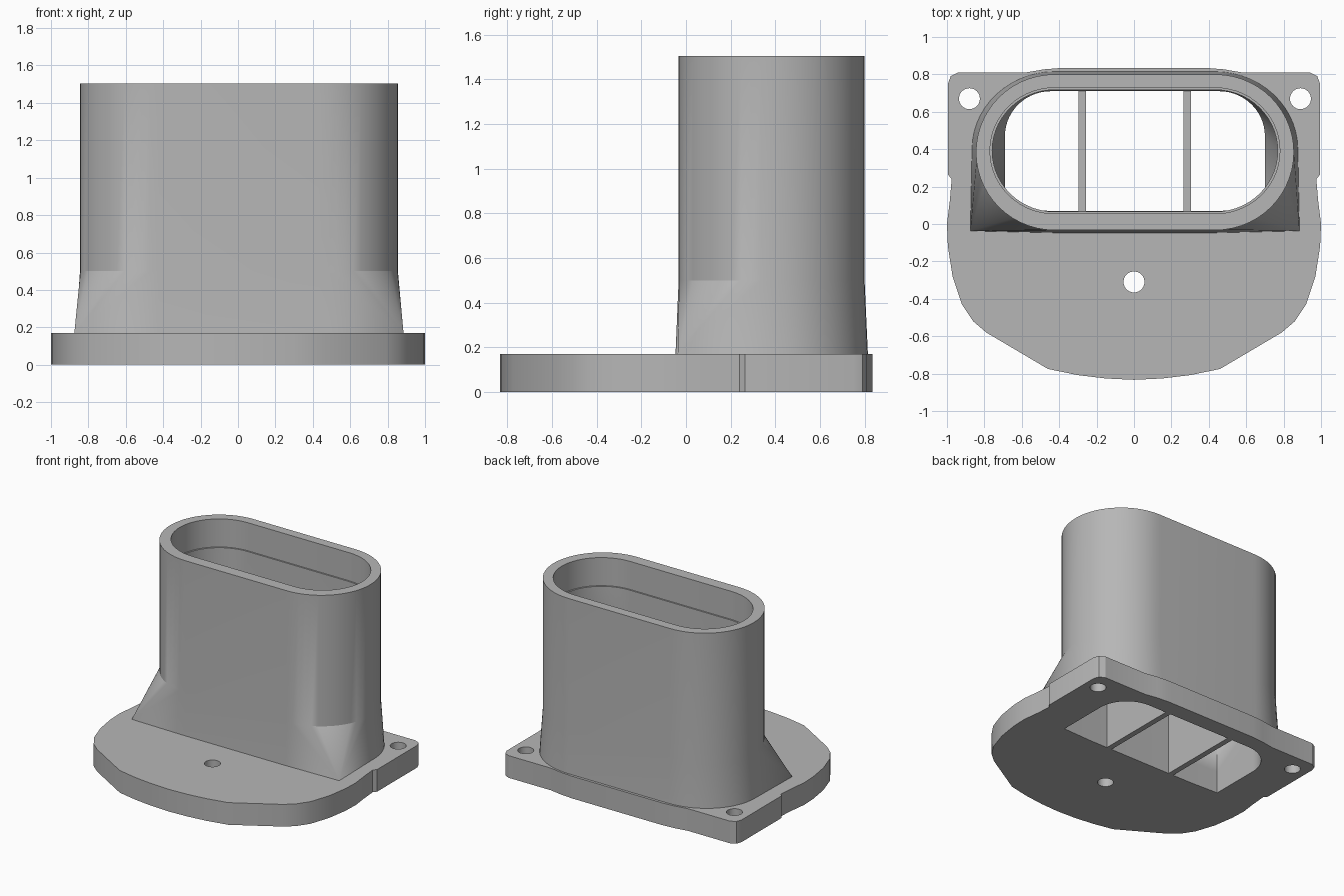
import bpy, bmesh, math

cube = bpy.data.objects.get("Cube")
if cube:
    bpy.data.objects.remove(cube, do_unlink=True)

grey = bpy.data.materials.new("plain grey")
grey.use_nodes = True
colour = (0.47, 0.47, 0.47, 1)
grey.diffuse_color = colour
grey.node_tree.nodes["Principled BSDF"].inputs["Base Color"].default_value = colour

CX = 0.005            # duct centre line
PLATE_TOP = 0.17


def finish(bm, name, smooth=True):
    bmesh.ops.recalc_face_normals(bm, faces=bm.faces)
    mesh = bpy.data.meshes.new(name)
    bm.to_mesh(mesh)
    bm.free()
    mesh.materials.append(grey)
    obj = bpy.data.objects.new(name, mesh)
    bpy.context.collection.objects.link(obj)
    if smooth:
        bpy.ops.object.select_all(action='DESELECT')
        obj.select_set(True)
        bpy.context.view_layer.objects.active = obj
        bpy.ops.object.shade_smooth_by_angle(angle=math.radians(25))
    return obj


def outline(w, y0, y1, flat, cy=None, square_front=False, steps=14):
    """Rounded slot; square_front pulls the two front corners out to points."""
    cy = (y0 + y1) / 2 if cy is None else cy
    pts = []
    for q in range(4):
        for i in range(steps + 1):
            a = math.pi / 2 * (q + i / steps)
            c, s = math.cos(a), math.sin(a)
            sx = 1 if q in (0, 3) else -1
            x = sx * flat + (w - flat) * c
            y = cy + (y1 - cy if q < 2 else cy - y0) * s
            if square_front and q >= 2 and 0 < i < steps:
                x, y = sx * w, y0 + 0.01
            pts.append((CX + x, y))
    return pts


def circle(cx, cy, r, n=32):
    return [(cx + r * math.cos(math.tau * i / n),
             cy + r * math.sin(math.tau * i / n)) for i in range(n)]


# Base plate: mirrored outline with the duct opening and three screw holes
half = [(0.38, 0.835), (0.48, 0.827), (0.58, 0.81), (0.94, 0.81), (0.98, 0.79),
        (0.995, 0.75), (0.995, 0.265), (0.975, 0.24), (0.985, 0.12), (1, 0),
        (0.995, -0.12), (0.97, -0.28), (0.92, -0.43), (0.86, -0.52),
        (0.79, -0.58), (0.46, -0.775), (0.3, -0.808), (0.15, -0.826)]
border = half + [(0, -0.833)] + [(-x, y) for x, y in reversed(half)]
opening = outline(0.695, 0.07, 0.71, 0.45, 0.47, True)
holes = [circle(x, y, 0.056) for x, y in ((-0.88, 0.67), (0.89, 0.67), (0, -0.31))]

bm = bmesh.new()
for loop in [border, opening] + holes:
    verts = []
    for x, y in loop:
        if not verts or math.dist(verts[-1].co.xy, (x, y)) > 1e-4:
            verts.append(bm.verts.new((x, y, 0)))
    if math.dist(verts[0].co.xy, verts[-1].co.xy) < 1e-4:
        bm.verts.remove(verts.pop())
    for a, b in zip(verts, verts[1:] + verts[:1]):
        bm.edges.new((a, b))
bmesh.ops.triangle_fill(bm, edges=bm.edges[:], use_beauty=True)
top = bmesh.ops.extrude_face_region(bm, geom=bm.faces[:], use_keep_orig=True)
bmesh.ops.translate(bm, vec=(0, 0, PLATE_TOP),
                    verts=[v for v in top["geom"] if isinstance(v, bmesh.types.BMVert)])
finish(bm, "base_plate")

# Duct: lofted from the flared foot, over the rim, and down inside
foot = outline(0.88, -0.047, 0.815, 0.43, 0.40, True)
foot = [(CX + (x - CX) * 0.99, y) if y > 0 else (x, y) for x, y in foot]
body = outline(0.85, -0.033, 0.80, 0.43)
socket = outline(0.775, 0.055, 0.728, 0.43)
bore = outline(0.763, 0.066, 0.717, 0.43)
rings = [(foot, PLATE_TOP), (body, 0.5), (body, 1.505), (socket, 1.505),
         (socket, 1.29), (bore, 1.29), (bore, 0.75), (opening, 0.4),
         (opening, PLATE_TOP)]
bm = bmesh.new()
loft = [[bm.verts.new((x, y, z)) for x, y in ring] for ring, z in rings]
for low, high in zip(loft, loft[1:]):
    for i in range(len(low)):
        bm.faces.new((low[i - 1], low[i], high[i], high[i - 1]))
bmesh.ops.remove_doubles(bm, verts=bm.verts, dist=1e-4)
finish(bm, "duct")

# Two dividers across the opening
for name, x in (("right_divider", -0.277), ("left_divider", 0.285)):
    bm = bmesh.new()
    bmesh.ops.create_cube(bm, size=1)
    bmesh.ops.scale(bm, vec=(0.042, 0.65, 0.5), verts=bm.verts)
    bmesh.ops.translate(bm, vec=(x, 0.39, 0.25), verts=bm.verts)
    finish(bm, name, smooth=False)
